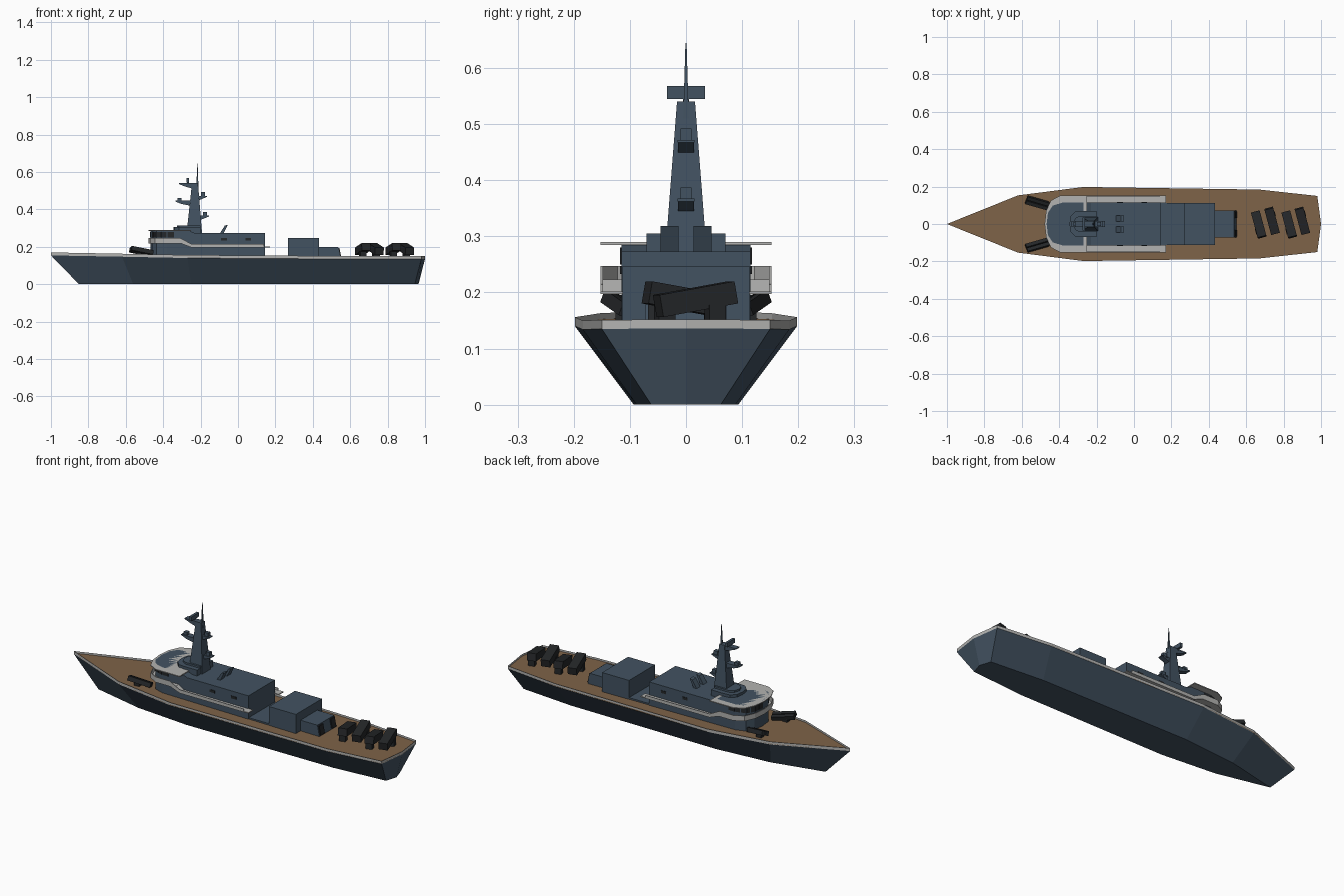
import bpy, bmesh, math
from mathutils import Matrix, Vector

if "Cube" in bpy.data.objects:
    bpy.data.objects.remove(bpy.data.objects["Cube"])

def mat(name, r, g, b):
    m = bpy.data.materials.new(name)
    m.diffuse_color = (r, g, b, 1)
    m.use_nodes = True
    m.node_tree.nodes["Principled BSDF"].inputs["Base Color"].default_value = m.diffuse_color
    return m

BLUE = mat("navy_paint", .055, .085, .12)
GREY = mat("light_grey", .45, .45, .44)
WOOD = mat("deck_tan", .21, .125, .065)
DARK = mat("dark_fittings", .018, .02, .022)

def loft(name, rings, m, caps=(True, True), closed=True):
    """Skin a list of equal-length rings of xyz points."""
    bm = bmesh.new()
    vs = [[bm.verts.new(p) for p in r] for r in rings]
    n = len(rings[0])
    for a, b in zip(vs, vs[1:]):
        for i in range(n if closed else n - 1):
            j = (i + 1) % n
            bm.faces.new((a[i], a[j], b[j], b[i]))
    if caps[0]:
        bm.faces.new(vs[0][::-1])
    if caps[1]:
        bm.faces.new(vs[-1])
    bmesh.ops.recalc_face_normals(bm, faces=bm.faces)
    me = bpy.data.meshes.new(name)
    bm.to_mesh(me)
    bm.free()
    me.materials.append(m)
    ob = bpy.data.objects.new(name, me)
    bpy.context.collection.objects.link(ob)
    return ob

def full(half):
    """Mirror a half outline (+y side) about the centreline."""
    return half + [(p[0], -p[1], *p[2:]) for p in reversed(half) if abs(p[1]) > 1e-6]

def prism(name, outline, z0, z1, m):
    return loft(name, [[(x, y, z) for x, y in outline] for z in (z0, z1)], m)

def side_profile(name, pts, y0, y1, m):
    return loft(name, [[(x, y, z) for x, z in pts] for y in (y0, y1)], m)

def rect(x0, x1, y0, y1):
    return [(x0, y0), (x1, y0), (x1, y1), (x0, y1)]

def box(name, c, s, m, rot=None):
    ob = prism(name, rect(-s[0]/2, s[0]/2, -s[1]/2, s[1]/2), -s[2]/2, s[2]/2, m)
    ob.data.transform(Matrix.Translation(c) @ (rot or Matrix()))
    return ob

# Hull, rail and recessed deck
top = full([(-1, 0, .17), (-.62, .153, .163), (-.27, .198, .156), (.67, .184, .15),
            (.98, .15, .151), (1, 0, .152)])
bottom = full([(-.85, 0, 0), (-.56, .066, 0), (-.25, .093, 0), (.64, .088, 0),
               (.945, .062, 0), (.965, 0, 0)])
def lower(ring, d):
    return [(x, y, z - d) for x, y, z in ring]
loft("hull", [bottom, lower(top, .016)], BLUE, (True, False))
loft("rail", [lower(top, .016), top], GREY, (False, False))
loft("deck", [lower(top, .016), lower(top, .011)], WOOD, (False, True))

# Main deckhouse and raised bridge with sloped rear
nose = [(-.467, 0), (-.46, .06), (-.435, .098), (-.38, .115)]
prism("deckhouse", full(nose + [(.144, .115)]), .14, .273, BLUE)
loft("bridge", [full([(x, y, .273) for x, y in nose] + [(-.23, .115, .273)]),
                full([(x, y, .29) for x, y in nose] + [(-.27, .115, .29)])], BLUE)
prism("low_deckhouse", rect(.144, .268, -.112, .112), .14, .152, BLUE)

# Bridge windows: thin dark panes following the rounded nose
path = full(nose + [(-.34, .115)])
for i, ((x0, y0), (x1, y1)) in enumerate(zip(path, path[1:])):
    if x0 == x1 and x0 > -.4:
        continue
    a, b = Vector((x0, y0, .265)), Vector((x1, y1, .265))
    d = b - a
    n = max(1, round(d.length / .03))
    rot = Matrix.Rotation(math.atan2(d.y, d.x), 4, 'Z')
    for k in range(n):
        box(f"bridge_window_{i}_{k}", a + d * (k + .5) / n,
            (d.length / n - .005, .006, .03), DARK, rot)

# Walkway: upper part around bridge, lower part aft, with bulwark
front = [(-.478, 0), (-.47, .07), (-.445, .125), (-.395, .152)]
prism("bridge_walkway", full(front + [(-.28, .152)]), .218, .223, GREY)
prism("bridge_visor", full(front + [(-.25, .152)]), .285, .29, GREY)
half = [(x, y, .22, .247) for x, y in front] + [
    (-.31, .152, .22, .247), (-.25, .152, .197, .216), (.14, .152, .197, .214)]
wall = full(half)
# reorder so the open ends fall at the aft corners
k = len(half)
wall = wall[k:] + wall[:k]
bw = loft("walkway_bulwark", [[(x, y, a) for x, y, a, b in wall],
                              [(x, y, b) for x, y, a, b in wall]],
          GREY, (False, False), closed=False)
mod = bw.modifiers.new("thickness", 'SOLIDIFY')
mod.thickness = .004
for s in (-1, 1):
    y0, y1 = sorted((s * .112, s * .152))
    side_profile("side_walkway", [(-.28, .218), (-.25, .197), (.17, .197), (.17, .202),
                                  (-.25, .202), (-.28, .223)], y0, y1, GREY)
    for x in (-.075, .055):
        box("side_window", (x, s * .115, .24), (.03, .005, .014), DARK)
    # Leaning exhaust stacks
    y0, y1 = sorted((s * .013, s * .045))
    side_profile("exhaust_stack", [(-.098, .27), (-.078, .27), (-.054, .318), (-.07, .314)],
                 y0, y1, BLUE)

# Mid and aft deckhouses
prism("mid_deckhouse", rect(.268, .432, -.113, .113), .14, .247, BLUE)
side_profile("aft_deckhouse", [(.43, .14), (.547, .14), (.535, .2), (.43, .2)], -.073, .073, BLUE)
for y in (-.05, .05):
    side_profile("aft_door", [(.54, .145), (.552, .145), (.542, .195), (.53, .195)],
                 y - .018, y + .018, DARK)

# Mast base, tapered mast and spike
prism("mast_base", full([(-.345, 0), (-.34, .04), (-.315, .066), (-.28, .07), (-.2, .07)]),
      .27, .305, BLUE)
prism("mast_plinth", full([(-.325, 0), (-.315, .03), (-.29, .044), (-.2, .044)]),
      .30, .315, BLUE)
def ring(x0, x1, y, z):
    return [(px, py, z) for px, py in rect(x0, x1, -y, y)]
loft("mast", [ring(-.275, -.192, .037, .27), ring(-.246, -.214, .016, .54)], BLUE)
loft("mast_spike", [ring(-.223, -.211, .005, .51), ring(-.218, -.216, .001, .645)], BLUE)

# Mast platforms on wedge brackets; d is -1 forward, +1 aft
def platform(z, d, reach, w):
    x0, x1 = -.23, -.23 + d * reach
    side_profile("mast_bracket", [(x0, z - .028), (x1 - d * .03, z - .012), (x1, z),
                                  (x0, z)], -w, w, BLUE)
    side_profile("mast_platform", [(x0, z), (x1, z), (x1, z + .005), (x0, z + .005)],
                 -w - .001, w + .001, BLUE)
    return x1 - d * .022
for z, reach in ((.362, .075), (.467, .065)):
    x = platform(z, 1, reach, .014)
    box("mast_sensor", (x, 0, z + .014), (.022, .02, .022), BLUE)
x = platform(.442, -1, .105, .016)
box("forward_sensor", (x, 0, .453), (.022, .022, .018), BLUE)
x = platform(.535, -1, .085, .014)
box("radar_post", (-.268, 0, .545), (.01, .01, .02), BLUE)
box("radar_bar", (-.268, 0, .556), (.014, .067, .023), BLUE)

# Stern launcher boxes, alternating elevation to each side
for i, (x, y) in enumerate([(.667, -.003), (.738, .017), (.83, -.003), (.9, .017)]):
    s = 1 if i % 2 else -1
    rot = Matrix.Rotation(math.radians(15), 4, 'Z') @ Matrix.Rotation(math.radians(s * 10), 4, 'X')
    box("stern_launcher", (x, y, .188), (.048, .14, .04), DARK, rot)
    box("launcher_foot", (x, y + s * .035, .158), (.035, .03, .04), DARK,
        Matrix.Rotation(math.radians(15), 4, 'Z'))

# Bow twin tubes, raised forward and splayed outward
for s in (-1, 1):
    rot = Matrix.Rotation(math.radians(-16 * s), 4, 'Z') @ Matrix.Rotation(math.radians(11), 4, 'Y') \
        @ Matrix.Rotation(math.radians(s * 18), 4, 'X')
    for o in (-.012, .012):
        box("bow_tube", Vector((-.517, s * .113, .176)) + rot @ Vector((0, o, 0)),
            (.122, .019, .024), DARK, rot)
    box("bow_tube_stand", (-.53, s * .113, .158), (.03, .025, .03), DARK)
